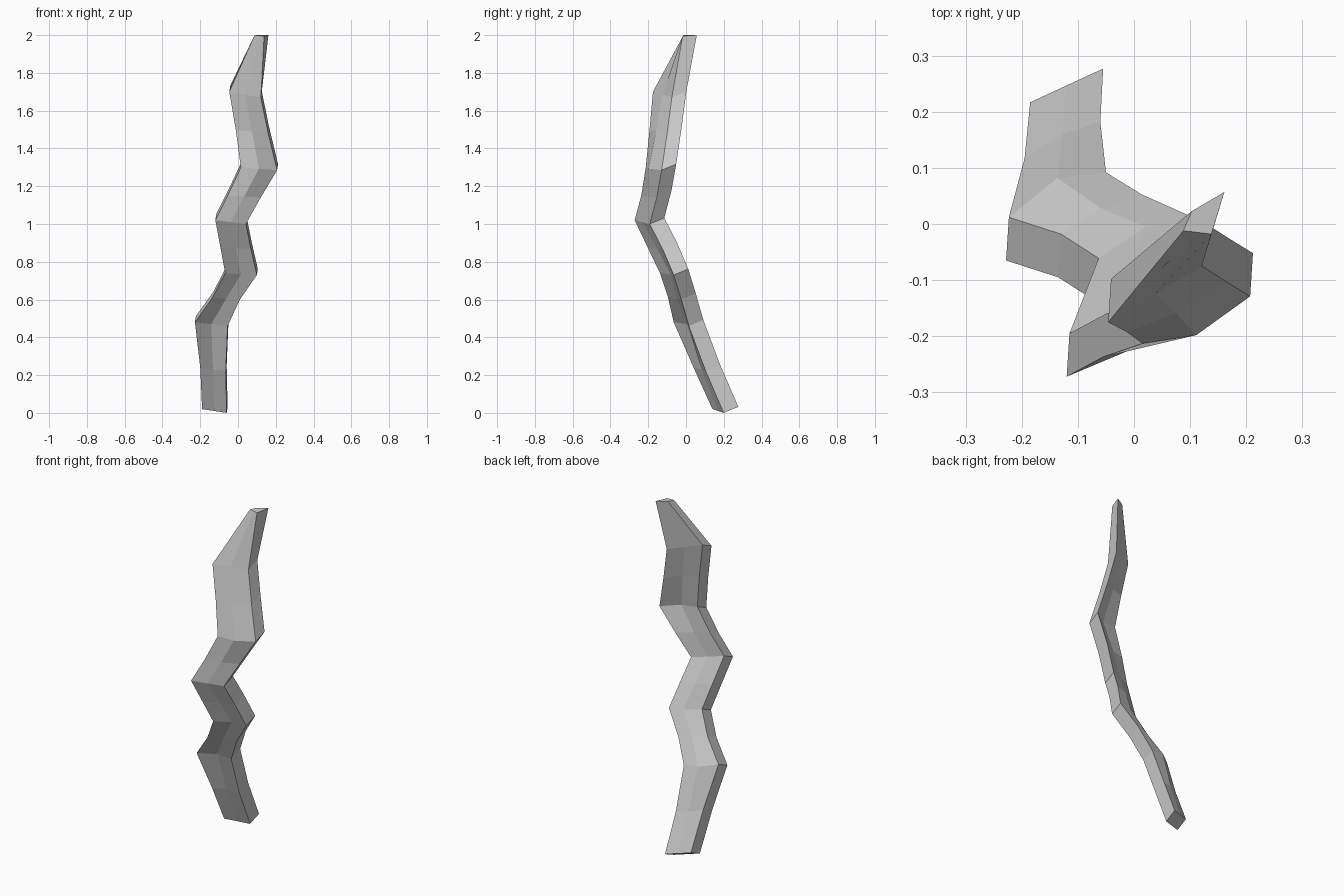
import bpy, bmesh
from mathutils import Vector

# Each ring: front-left corner, front-right corner, sideways bow of the middle (y)
rings = [
    ((-0.190, 0.140, 0.02), (-0.060, 0.200, 0.00), 0.0),
    ((-0.200, 0.040, 0.24), (-0.065, 0.105, 0.22), 0.01),
    ((-0.228, -0.065, 0.48), (-0.055, 0.015, 0.46), 0.03),
    ((-0.135, -0.095, 0.61), (0.010, -0.025, 0.60), 0.01),
    ((-0.068, -0.138, 0.74), (0.100, -0.065, 0.73), 0.02),
    ((-0.092, -0.200, 0.87), (0.068, -0.125, 0.87), 0.01),
    ((-0.120, -0.272, 1.02), (0.042, -0.192, 1.00), 0.0),
    ((-0.055, -0.237, 1.15), (0.120, -0.155, 1.14), -0.012),
    ((0.015, -0.213, 1.30), (0.207, -0.129, 1.285), -0.027),
    ((-0.012, -0.193, 1.50), (0.160, -0.100, 1.48), -0.012),
    ((-0.046, -0.175, 1.70), (0.121, -0.075, 1.67), 0.0),
    ((0.088, -0.012, 2.00), (0.138, -0.018, 1.995), 0.0),
]

# Crooked branch: six-sided rings joined with flat faces
bm = bmesh.new()
loops = []
for i, (left, right, bow) in enumerate(rings):
    l, r = Vector(left), Vector(right)
    mid = (l + r) / 2 + Vector((0, bow, 0))
    last = i == len(rings) - 1
    back_l = Vector((0.015, 0.035, 0)) if last else Vector((0.005, 0.077, 0.032))
    back_r = Vector((0.023, 0.075, 0.005)) if last else Vector((0.005, 0.077, 0.032))
    points = [l, mid, r, r + back_r, mid + (back_l + back_r) / 2, l + back_l]
    loops.append([bm.verts.new(p) for p in points])

for low, high in zip(loops, loops[1:]):
    for k in range(6):
        n = (k + 1) % 6
        bm.faces.new((low[k], low[n], high[n], high[k]))

# End caps
bm.faces.new(reversed(loops[0]))
bm.faces.new(loops[-1])
bmesh.ops.recalc_face_normals(bm, faces=bm.faces)

mesh = bpy.data.meshes.new("crooked_branch")
bm.to_mesh(mesh)
bm.free()
bpy.context.collection.objects.link(bpy.data.objects.new("crooked_branch", mesh))
